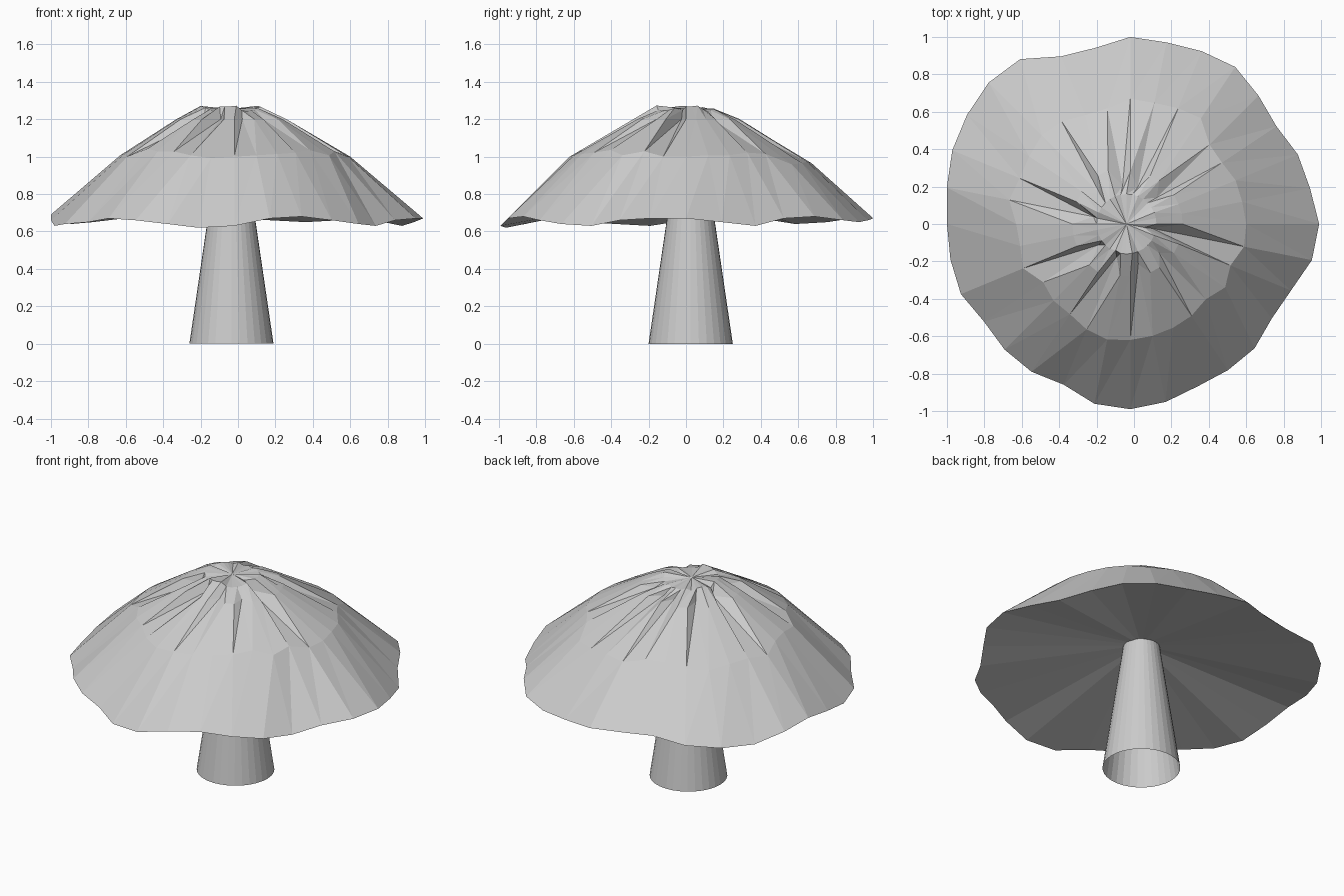
import bpy
import bmesh
import random
from math import sin, cos, pi

random.seed(4)
cube = bpy.data.objects.get("Cube")
if cube:
    bpy.data.objects.remove(cube, do_unlink=True)

SIDES = 32
GREY = (0.6, 0.6, 0.6, 1.0)

grey = bpy.data.materials.new("plain grey")
grey.use_nodes = True
grey.diffuse_color = GREY
grey.node_tree.nodes["Principled BSDF"].inputs["Base Color"].default_value = GREY


def finish(bm, name):
    """Turn a bmesh into a flat-shaded object."""
    mesh = bpy.data.meshes.new(name)
    bm.to_mesh(mesh)
    bm.free()
    mesh.materials.append(grey)
    obj = bpy.data.objects.new(name, mesh)
    bpy.context.collection.objects.link(obj)
    return obj


def ring(bm, centre, radii, heights):
    """One loop of vertices, clockwise from the back."""
    verts = []
    for k, (radius, height) in enumerate(zip(radii, heights)):
        angle = 2 * pi * k / SIDES
        verts.append(bm.verts.new((centre[0] + radius * sin(angle),
                                   centre[1] + radius * cos(angle), height)))
    return verts


def bridge(bm, lower, upper):
    """Split quads between two loops, facing outwards."""
    for k in range(SIDES):
        n = (k + 1) % SIDES
        bm.faces.new((lower[n], lower[k], upper[k]))
        bm.faces.new((lower[n], upper[k], upper[n]))


def fan(bm, loop, tip, up):
    centre = bm.verts.new(tip)
    for k in range(SIDES):
        a, b = loop[k], loop[(k + 1) % SIDES]
        bm.faces.new((b, a, centre) if up else (a, b, centre))


# Stem: tapering open tube
bm = bmesh.new()
stem_axis = (-0.035, 0.025)
foot = ring(bm, stem_axis, [0.225] * SIDES, [0] * SIDES)
neck = ring(bm, stem_axis, [0.1] * SIDES, [0.85] * SIDES)
bridge(bm, foot, neck)
finish(bm, "stem")

# Cap: wavy rim, slightly uneven shoulder, pleated crown
rim_radii = [1.0, .99, 1.0, 1.01, .97, .94, .97, .98,
             1.01, .99, .93, .91, .94, .94, .94, .97,
             .99, .98, .93, .95, .95, .94, .98, .98,
             .98, 1.0, 1.03, 1.05, 1.07, 1.06, .97, .96]
rim_heights = [.67, .66, .65, .66, .68, .67, .63, .65,
               .67, .67, .66, .63, .64, .66, .68, .67,
               .63, .62, .64, .66, .67, .65, .64, .63,
               .66, .69, .67, .64, .65, .67, .68, .67]
shoulder_radii = [.67, .66, .67, .68, .6, .59, .61, .61,
                  .62, .62, .58, .61, .57, .59, .6, .61,
                  .62, .63, .61, .58, .58, .56, .62, .6,
                  .61, .66, .64, .65, .67, .66, .63, .63]
# Pleats are the places where the crown is pinched towards the middle
pleats = {1: .2, 4: .2, 9: .12, 12: .22, 15: .22, 18: .19,
          21: .2, 25: .2, 28: .23, 31: .21}
crown_radii = [pleats.get(k, .28 if k < 18 else .31) for k in range(SIDES)]
top_radii = [min(.16, r * .8) for r in crown_radii]

bm = bmesh.new()
axis = (-0.02, 0)
rim = ring(bm, axis, rim_radii, rim_heights)
shoulder = ring(bm, axis, shoulder_radii,
                [1 - .7 * (r - .62) for r in shoulder_radii])
crown = ring(bm, axis, crown_radii, [1.2] * SIDES)
top = ring(bm, (-0.04, 0), top_radii,
           [random.uniform(1.24, 1.275) for _ in range(SIDES)])
bridge(bm, rim, shoulder)
bridge(bm, shoulder, crown)
bridge(bm, crown, top)
fan(bm, top, (-0.04, 0, 1.255), True)

# Underside: shallow hollow rising to the stem
fan(bm, rim, (*stem_axis, .82), False)
finish(bm, "cap")
